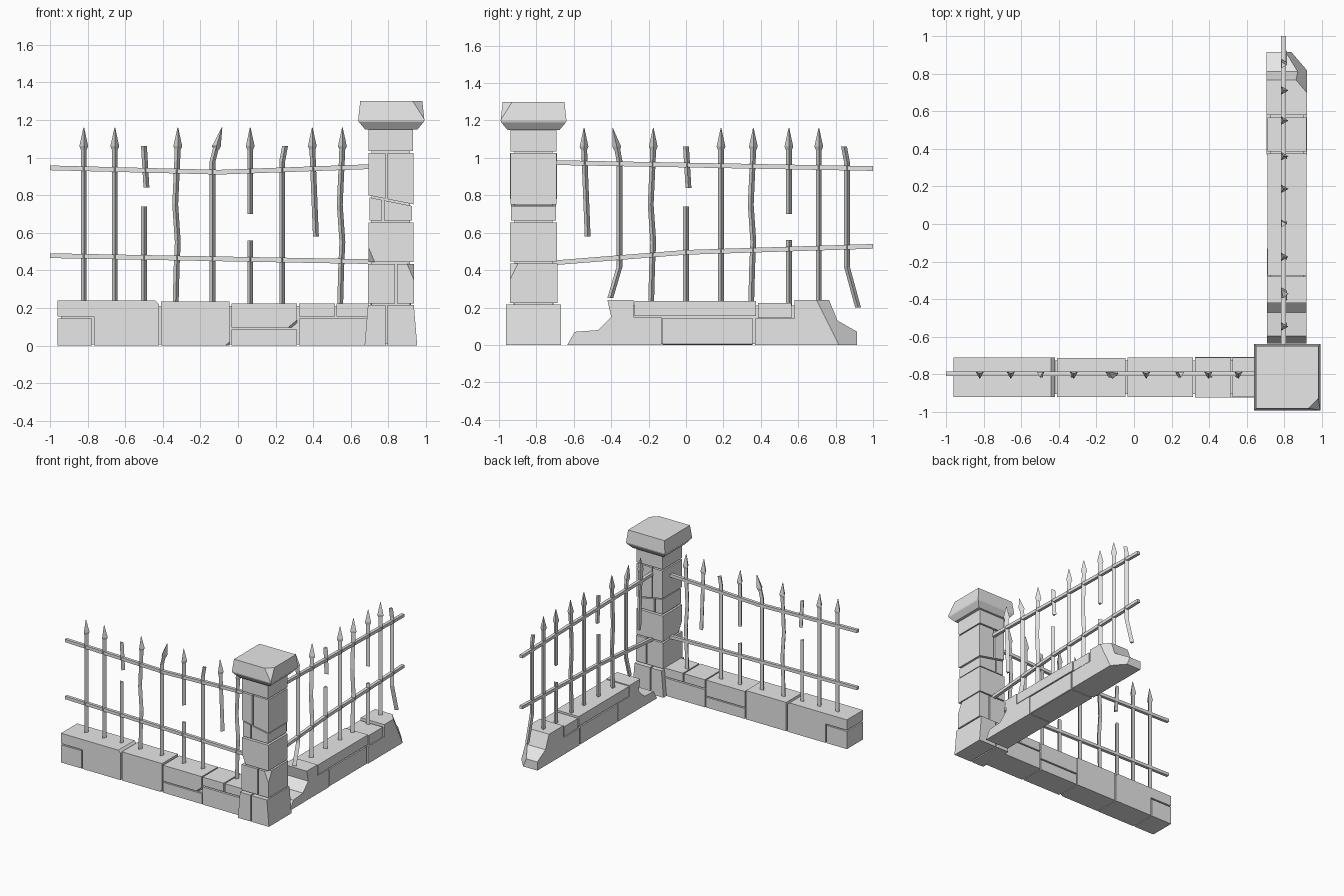
import bpy, bmesh, math, random
from mathutils import Vector

random.seed(4)
if "Cube" in bpy.data.objects:
    bpy.data.objects.remove(bpy.data.objects["Cube"])

GREY = (.8, .8, .8, 1)
stone = bpy.data.materials.new("light_grey")
stone.use_nodes = True
stone.diffuse_color = GREY
stone.node_tree.nodes["Principled BSDF"].inputs["Base Color"].default_value = GREY

WALL_HALF = .105      # half the wall thickness
WALL_TOP = .24
GAP = .005            # half the joint between stones
FENCE_OFFSET = .018   # railing line behind the wall centre
RADIUS = .018


def front(along, across, up):
    """Place a point in the front wall, which runs in x."""
    return Vector((along, across - .815, up))


def side(along, across, up):
    """Place a point in the side wall, a quarter turn from the front one."""
    return Vector((.8125 - across, along, up))


def loft(name, rings, chips=()):
    """Skin closed rings, cap both ends, then slice off chipped corners."""
    bm = bmesh.new()
    loops = [[bm.verts.new(point) for point in ring] for ring in rings]
    count = len(loops[0])
    for low, high in zip(loops, loops[1:]):
        for i in range(count):
            j = (i + 1) % count
            bm.faces.new((low[i], low[j], high[j], high[i]))
    bm.faces.new(loops[0])
    bm.faces.new(loops[-1])
    for point, normal in chips:
        geometry = bm.verts[:] + bm.edges[:] + bm.faces[:]
        bmesh.ops.bisect_plane(bm, geom=geometry, plane_co=point, plane_no=normal, clear_outer=True)
        bmesh.ops.holes_fill(bm, edges=[edge for edge in bm.edges if edge.is_boundary])
    bmesh.ops.recalc_face_normals(bm, faces=bm.faces)
    mesh = bpy.data.meshes.new(name)
    bm.to_mesh(mesh)
    bm.free()
    mesh.materials.append(stone)
    bpy.context.collection.objects.link(bpy.data.objects.new(name, mesh))


def block(name, place, profile, half=WALL_HALF, chips=()):
    """Cut a stone to an (along, up) profile through the wall thickness."""
    half += random.uniform(-.002, .002)
    loft(name, [[place(a, across, z) for a, z in profile] for across in (-half, half)], chips)


def rectangle(left, right, bottom, top):
    return [(left, bottom), (right, bottom), (right, top), (left, top)]


def course(name, place, joints, bottom, top, chips=()):
    """Lay a row of stones between successive joints."""
    for i, (left, right) in enumerate(zip(joints, joints[1:])):
        profile = rectangle(left + GAP, right - GAP, bottom + GAP * (bottom > 0), top - GAP)
        block(f"{name}_{i}", place, profile, chips=chips)


def triangle(place, along, up, radius):
    """Three-sided cross-section pointing outwards."""
    angles = [math.tau * (k / 3 - 1 / 4) for k in range(3)]
    return [place(along + radius * math.cos(angle), FENCE_OFFSET + radius * math.sin(angle), up)
            for angle in angles]


def rail(name, place, path, half=.0125):
    """Square bar following an (along, up) path."""
    corners = ((-half, -half), (half, -half), (half, half), (-half, half))
    loft(name, [[place(a, FENCE_OFFSET + across, z + up) for across, up in corners] for a, z in path])


def picket(name, place, along, top=1.06, foot=.2, lean=0, sway=0, hook=0, kick=0, tip=True):
    """Upright that may lean, sway, hook over at the top or kick out at the foot."""
    neck = top - .08
    heights = [top, neck] + [z for z in (.75, .55, .42) if foot < z < neck] + [foot]
    rings = []
    for z in heights:
        drop = 1.06 - z
        shift = lean * drop + sway * math.sin(6 * drop) ** 2
        shift += hook * (z == top) + kick * (z == foot)
        rings.append(triangle(place, along + shift, z, RADIUS))
    loft(name, rings)
    if tip:
        start = along + hook
        loft(name + "_spear_tip", [
            triangle(place, start, top - RADIUS, RADIUS),
            triangle(place, start, top, RADIUS * 1.5),
            triangle(place, start + hook * 1.5, top + .1, RADIUS / 9)])


# Front wall stones over a recessed mortar core
block("front_wall_core", front, rectangle(-.94, .72, .005, .21), .09)
course("front_wall_end_stone", front, (-.965, -.77), 0, .15)
block("front_wall_long_stone", front,
      [(-.96, .155), (-.765, .155), (-.765, 0), (-.42, 0), (-.42, .22), (-.44, WALL_TOP), (-.96, WALL_TOP)])
course("front_wall_large_stone", front, (-.415, -.04), 0, WALL_TOP,
       [(front(-.05, -.1, .012), (.5, -.6, -.6))])
course("front_wall_lower_stone", front, (-.04, .32), 0, .09)
course("front_wall_upper_stone", front, (-.04, .32), .09, .23,
       [(front(.3, -.1, .12), (.5, -.6, -.6))])
course("front_wall_inner_stone", front, (.32, .7), 0, .15)
course("front_wall_cap_stone", front, (.32, .52, .7), .15, .23)

# Side wall stones, crumbled into steps at both ends
block("side_wall_core", side, [(-.6, .005), (.75, .005), (.7, .21), (-.37, .21), (-.4, .06)], .09)
block("side_wall_low_step", side, [(-.635, 0), (-.46, 0), (-.46, .08), (-.595, .07)])
block("side_wall_high_step", side,
      [(-.47, 0), (-.13, 0), (-.13, .15), (-.28, .15), (-.28, WALL_TOP), (-.42, WALL_TOP),
       (-.4, .15), (-.47, .08)])
course("side_wall_long_cap", side, (-.28, .38), .15, WALL_TOP)
course("side_wall_middle_stone", side, (-.13, .36), 0, .15,
       [(side(.2, -WALL_HALF, .005), (.6, 0, -.8))])
course("side_wall_short_cap", side, (.38, .57), .14, .23)
block("side_wall_end_stone", side,
      [(.37, 0), (.915, 0), (.915, .07), (.81, .13), (.765, WALL_TOP), (.58, WALL_TOP),
       (.58, .14), (.37, .14)],
      chips=[(side(.7, -WALL_HALF, WALL_TOP), (.7, .6, .3))])

# Pillar courses over a core: bed height, slope of the bed, upright joint, half width
CENTRE = .813
block("pillar_core", front, rectangle(.71, .915, .01, 1.16), .1)
beds = [(0, 0, .79, .14), (.22, 0, .84, .123), (.44, 0, None, .12), (.66, 0, .77, .113),
        (.77, -.2, .79, .119), (1.03, 0, None, .118), (1.16, 0, None, .118)]
for level, (lower, upper) in enumerate(zip(beds, beds[1:])):
    bottom, bottom_slope, joint, half = lower
    top, top_slope = upper[:2]
    top_half = .122 if level == 0 else half
    pieces = [(-half, half, -top_half, top_half)]
    if joint:
        split = joint - CENTRE
        pieces = [(-half, split - GAP, -top_half, split - GAP),
                  (split + GAP, half, split + GAP, top_half)]
    for i, (left, right, top_left, top_right) in enumerate(pieces):
        base = bottom + GAP * (level > 0)
        profile = [(CENTRE + a, base + bottom_slope * a) for a in (left, right)]
        profile += [(CENTRE + a, top - GAP + top_slope * a) for a in (top_right, top_left)]
        chips = []
        if level == 1 and i:
            chips = [(front(.92, -.115, .41), (.7, -.6, .3))]
        if level == 2:
            chips = [(front(.7, -.115, .49), (-.7, -.5, -.3))]
        block(f"pillar_stone_{level}_{i}", front, profile, half + .005, chips)

# Capstone with a tapered underside and a chipped corner
square = ((-1, -1), (1, -1), (1, 1), (-1, 1))
loft("pillar_capstone",
     [[front(.815 + x * half, y * half, z) for x, y in square]
      for half, z in ((.14, 1.15), (.173, 1.19), (.176, 1.2), (.165, 1.3))],
     [(front(.955, -.15, 1.285), (.6, -.6, .45))])

# Sagging rails
rail("front_upper_rail", front, [(-1, .945), (-.1, .922), (.72, .952)])
rail("front_lower_rail", front, [(-1, .478), (.72, .446)])
rail("side_upper_rail", side, [(-.72, .975), (1, .943)])
rail("side_lower_rail", side, [(-.72, .438), (0, .495), (1, .527)])

# Kinds of picket, each made of one or two surviving pieces
kinds = {
    "straight": [dict()],
    "wavy": [dict(sway=-.015)],
    "hooked": [dict(hook=.015, tip=False)],
    "curled": [dict(hook=.02)],
    "hanging": [dict(foot=.58, lean=.04)],
    "gapped": [dict(foot=.7), dict(top=.56, tip=False)],
    "snapped": [dict(foot=.84, tip=False, lean=.06), dict(top=.74, tip=False)],
    "pulled": [dict(hook=-.015, kick=-.05, foot=.25)],
    "splayed": [dict(hook=-.015, kick=.06, tip=False)],
}
front_row = {-.82: "straight", -.655: "straight", -.5: "snapped", -.32: "wavy", -.135: "curled",
             .065: "gapped", .235: "hooked", .395: "hanging", .555: "wavy"}
side_row = {-.545: "hanging", -.355: "pulled", -.175: "wavy", 0: "snapped", .187: "straight",
            .36: "wavy", .55: "gapped", .71: "straight", .86: "splayed"}
for wall, place, row in (("front", front, front_row), ("side", side, side_row)):
    for number, (along, kind) in enumerate(row.items()):
        for piece, shape in enumerate(kinds[kind]):
            picket(f"{wall}_{kind}_picket_{number}_{piece}", place, along, **shape)
